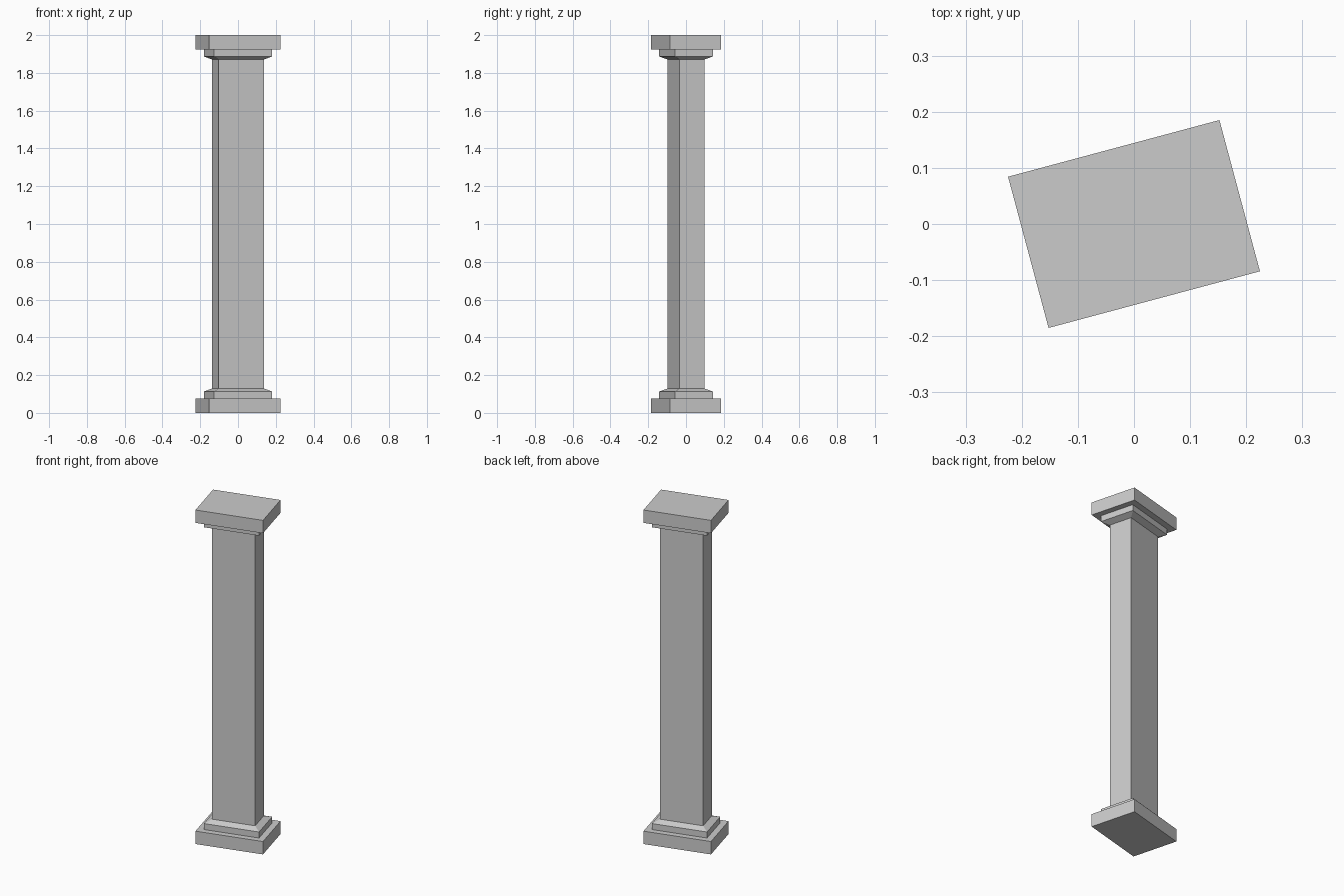
import bpy
import bmesh
import math

if "Cube" in bpy.data.objects:
    bpy.data.objects.remove(bpy.data.objects["Cube"])

ANGLE = math.radians(15)      # the whole column is turned about z
HALF_X, HALF_Y = 0.195, 0.1395  # half size of the plinth
HEIGHT = 2.0
STEP, SHAFT = 0.0355, 0.071   # insets from the plinth edge


def stack(name, rings, cap_bottom=False, cap_top=False):
    """Skin rectangles given as (inset, z), listed from bottom to top."""
    bm = bmesh.new()
    loops = []
    for inset, z in rings:
        a, b = HALF_X - inset, HALF_Y - inset
        loops.append([bm.verts.new((sx * a, sy * b, z))
                      for sx, sy in ((-1, -1), (1, -1), (1, 1), (-1, 1))])
    for low, high in zip(loops, loops[1:]):
        for i in range(4):
            j = (i + 1) % 4
            bm.faces.new((low[i], low[j], high[j], high[i]))
    if cap_bottom:
        bm.faces.new(loops[0][::-1])
    if cap_top:
        bm.faces.new(loops[-1])
    mesh = bpy.data.meshes.new(name)
    bm.to_mesh(mesh)
    bm.free()
    obj = bpy.data.objects.new(name, mesh)
    obj.rotation_euler.z = ANGLE
    bpy.context.collection.objects.link(obj)
    return obj


# Plinth, smaller step, then a slope up to the shaft
profile = [(0, 0), (0, 0.077), (STEP, 0.077), (STEP, 0.113), (SHAFT, 0.129)]
flipped = [(inset, HEIGHT - z) for inset, z in reversed(profile)]

# Base
stack("base", profile, cap_bottom=True)
# Shaft, in two equal lengths
stack("shaft", [profile[-1], (SHAFT, HEIGHT / 2), flipped[0]])
# Capital mirrors the base
stack("capital", flipped, cap_top=True)
